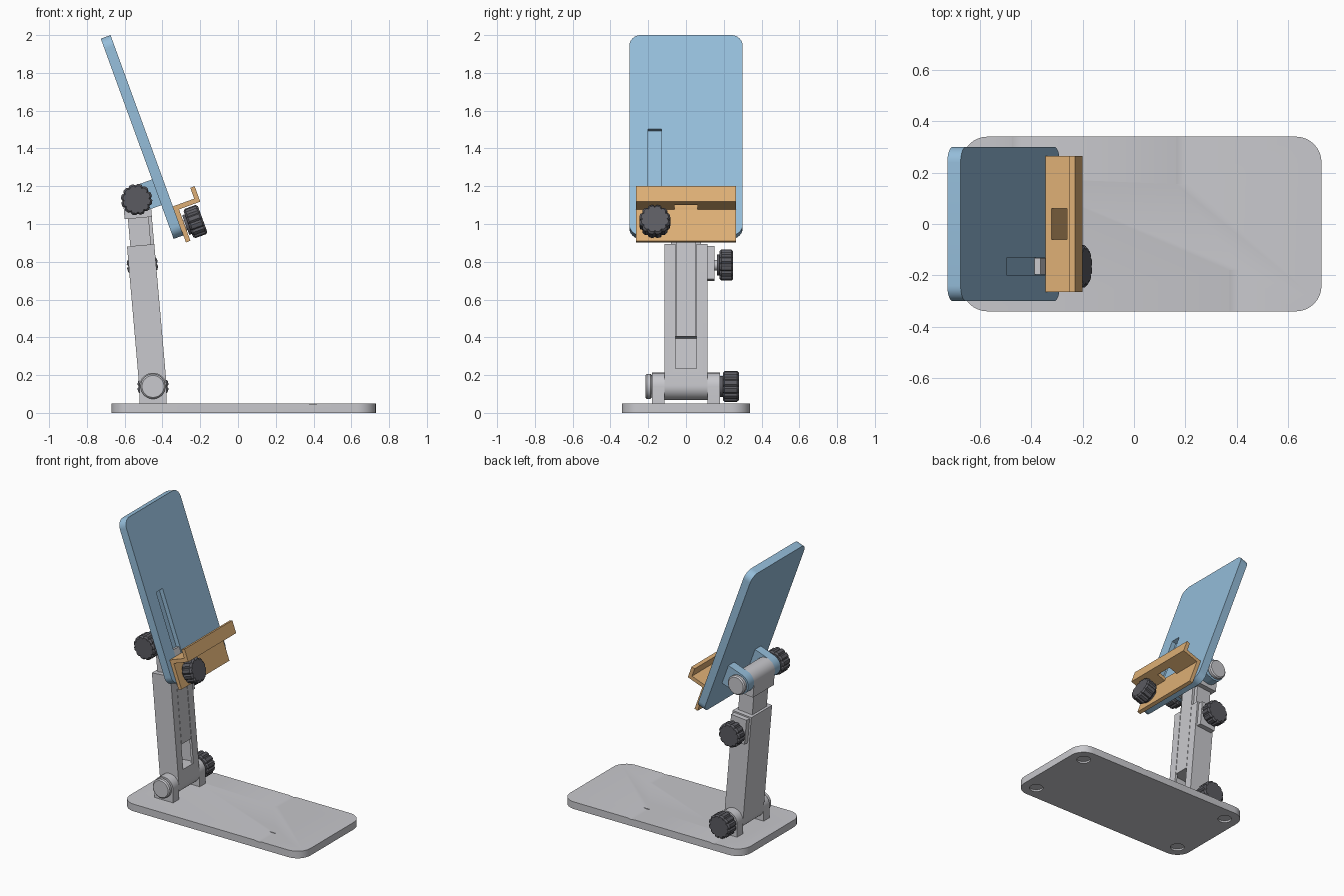
import bpy
import bmesh
from math import sin, cos, pi, radians
from mathutils import Matrix, Vector

if "Cube" in bpy.data.objects:
    bpy.data.objects.remove(bpy.data.objects["Cube"], do_unlink=True)


def material(name, rgb):
    m = bpy.data.materials.new(name)
    m.use_nodes = True
    m.diffuse_color = (*rgb, 1)
    m.node_tree.nodes["Principled BSDF"].inputs["Base Color"].default_value = (*rgb, 1)
    return m


GREY = material("light grey", (0.58, 0.58, 0.61))
BLUE = material("soft blue", (0.30, 0.51, 0.70))
TAN = material("warm tan", (0.73, 0.43, 0.18))
DARK = material("dark grey", (0.105, 0.105, 0.12))


# Frames: x is forward, z runs along the tilted part
def frame(x, z, tilt):
    return Matrix.Translation((x, 0, z)) @ Matrix.Rotation(radians(-tilt), 4, 'Y')


WORLD = Matrix.Identity(4)
ARM = frame(-0.45, 0.14, 5)
PLATE = frame(-0.289, 0.94, 20)
PLACE = {
    'X': lambda a, b, d: (d, a, b),
    'Y': lambda a, b, d: (a, d, b),
    'Z': lambda a, b, d: (a, b, d),
}


# Profiles
def arc(cx, cy, r, start, end, n=16):
    angles = [radians(start + (end - start) * i / n) for i in range(n + 1)]
    return [(cx + r * cos(t), cy + r * sin(t)) for t in angles]


def circle(cx, cy, r):
    return arc(cx, cy, r, 0, 360, 48)[:-1]


def rect(a0, a1, b0, b1, r=0):
    if not r:
        return [(a0, b0), (a1, b0), (a1, b1), (a0, b1)]
    return (arc(a0 + r, b0 + r, r, 180, 270, 8) + arc(a1 - r, b0 + r, r, 270, 360, 8)
            + arc(a1 - r, b1 - r, r, 0, 90, 8) + arc(a0 + r, b1 - r, r, 90, 180, 8))


def grip(cx, cy, r, lobes=12):
    pts = []
    for i in range(lobes * 8):
        t = 2 * pi * i / (lobes * 8)
        k = r - 0.1 * r * max(0, cos(lobes * t)) ** 2
        pts.append((cx + k * cos(t), cy + k * sin(t)))
    return pts


def extrude(name, pts, d0, d1, axis, mat, space=WORLD, chamfer=0):
    d0, d1 = min(d0, d1), max(d0, d1)
    mid = sum((Vector(p) for p in pts), Vector((0, 0))) / len(pts)
    rings = [(d0, 0), (d1, 0)]
    if chamfer:
        rings = [(d0, chamfer), (d0 + chamfer, 0), (d1 - chamfer, 0), (d1, chamfer)]
    bm = bmesh.new()
    loops = []
    for d, inset in rings:
        loop = []
        for p in pts:
            v = Vector(p) - mid
            v = mid + v * (1 - inset / v.length)
            loop.append(bm.verts.new(space @ Vector(PLACE[axis](v.x, v.y, d))))
        loops.append(loop)
    n = len(pts)
    for lo, hi in zip(loops, loops[1:]):
        for i in range(n):
            bm.faces.new((lo[i], lo[(i + 1) % n], hi[(i + 1) % n], hi[i]))
    bm.faces.new(loops[0])
    bm.faces.new(loops[-1])
    bmesh.ops.recalc_face_normals(bm, faces=bm.faces)
    me = bpy.data.meshes.new(name)
    bm.to_mesh(me)
    bm.free()
    me.materials.append(mat)
    me.shade_smooth()
    me.set_sharp_from_angle(angle=radians(28))
    ob = bpy.data.objects.new(name, me)
    bpy.context.collection.objects.link(ob)
    return ob


def boolean(target, other, operation='DIFFERENCE'):
    mod = target.modifiers.new("cut", 'BOOLEAN')
    mod.operation = operation
    mod.solver = 'EXACT'
    mod.object = other
    bpy.context.view_layer.update()
    dg = bpy.context.evaluated_depsgraph_get()
    me = bpy.data.meshes.new_from_object(target.evaluated_get(dg))
    target.modifiers.clear()
    target.data = me
    me.shade_smooth()
    me.set_sharp_from_angle(angle=radians(28))
    bpy.data.objects.remove(other, do_unlink=True)


def knob(name, a, b, start, end, axis, space=WORLD):
    s = 1 if end > start else -1
    extrude(name + "_collar", circle(a, b, 0.055), start, start + 0.02 * s, axis, DARK, space)
    extrude(name, grip(a, b, 0.083), start + 0.015 * s, end, axis, DARK, space, 0.01)


# Base with knob clearances and foot recesses
base = extrude("base", rect(-0.67, 0.73, -0.34, 0.34, 0.1), 0, 0.05, 'Z', GREY)
for x, y0, y1 in ((-0.45, 0.18, 0.4), (0.19, 0.155, 0.4), (0.397, -0.4, -0.18)):
    boolean(base, extrude("cutter", circle(x, 0.14, 0.094), y0, y1, 'Y', GREY))
for x in (-0.57, 0.63):
    for y in (-0.24, 0.24):
        boolean(base, extrude("cutter", circle(x, y, 0.045), -0.02, 0.012, 'Z', GREY))

# Lower hinge
R = 0.0725
lug = arc(-0.45, 0.14, R, 0, 180) + [(-0.45 - R, 0.045), (-0.45 + R, 0.045)]
for side, s in (("left", 1), ("right", -1)):
    extrude("base_lug_" + side, lug, s * 0.115, s * 0.18, 'Y', GREY)
extrude("lower_pin_head", circle(-0.45, 0.14, 0.066), -0.18, -0.215, 'Y', GREY, chamfer=0.008)
knob("lower_knob", -0.45, 0.14, 0.18, 0.28, 'Y')

# Hollow outer arm, open at the top with a front slot
arm_profile = arc(0, 0, R, 180, 360) + [(R, 0.75), (-R, 0.75)]
arm = extrude("outer_arm", arm_profile, -0.115, 0.115, 'Y', GREY, ARM)
boolean(arm, extrude("cutter", rect(-0.056, 0.056, 0.09, 0.8), -0.081, 0.081, 'Y', GREY, ARM))
boolean(arm, extrude("cutter", rect(0.03, 0.1, 0.09, 0.8), -0.056, 0.056, 'Y', GREY, ARM))

# Clamp boss and knob on the arm
extrude("clamp_boss", rect(-0.06, 0.06, 0.565, 0.74), 0.11, 0.15, 'Y', GREY, ARM)
extrude("clamp_screw", circle(0, 0.645, 0.028), 0.14, 0.17, 'Y', GREY, ARM)
knob("clamp_knob", 0, 0.645, 0.163, 0.25, 'Y', ARM)

# Sliding post, guide rib and hinge head
TOP = 0.993
extrude("sliding_post", rect(-0.055, 0.055, 0.26, 0.91), -0.08, 0.08, 'Y', GREY, ARM)
extrude("post_rib", rect(0.05, 0.072, 0.26, 0.91), -0.053, 0.053, 'Y', GREY, ARM)
head = arc(0, TOP, R, 0, 180) + [(-R, 0.895), (R, 0.895)]
extrude("post_head", head, -0.115, 0.115, 'Y', GREY, ARM)
extrude("upper_pin_head", circle(0, TOP, 0.066), 0.18, 0.215, 'Y', GREY, ARM, 0.008)
knob("upper_knob", 0, TOP, -0.18, -0.28, 'Y', ARM)

# Back plate with adjustment groove
plate = extrude("back_plate", rect(-0.30, 0.30, 0, 1.128, 0.06), -0.055, 0, 'X', BLUE, PLATE)
boolean(plate, extrude("cutter", rect(-0.2, -0.13, 0.04, 0.6), -0.03, 0.05, 'X', BLUE, PLATE))
extrude("groove_slider", rect(-0.197, -0.133, 0.05, 0.207), -0.031, -0.004, 'X', GREY, PLATE)

# Plate hinge lugs
pivot = PLATE.inverted() @ ARM @ Vector((0, 0, TOP))
plate_lug = arc(pivot.x, pivot.z, R, 90, 270) + [(-0.05, pivot.z - R), (-0.05, pivot.z + R)]
for side, s in (("left", 1), ("right", -1)):
    extrude("plate_lug_" + side, plate_lug, s * 0.115, s * 0.18, 'Y', BLUE, PLATE)

# Tray with cable opening in the shelf
tray_profile = [(0, -0.04), (0.025, -0.04), (0.025, 0.137), (0.145, 0.137),
                (0.145, 0.224), (0.12, 0.224), (0.12, 0.163), (0, 0.163)]
tray = extrude("tray", tray_profile, -0.265, 0.265, 'Y', TAN, PLATE)
boolean(tray, extrude("cutter", rect(0.025, 0.09, 0.12, 0.2), -0.06, 0.06, 'Y', TAN, PLATE))
extrude("tray_screw", circle(-0.165, 0.047, 0.028), -0.01, 0.05, 'X', GREY, PLATE)
knob("tray_knob", -0.165, 0.047, 0.03, 0.125, 'X', PLATE)
